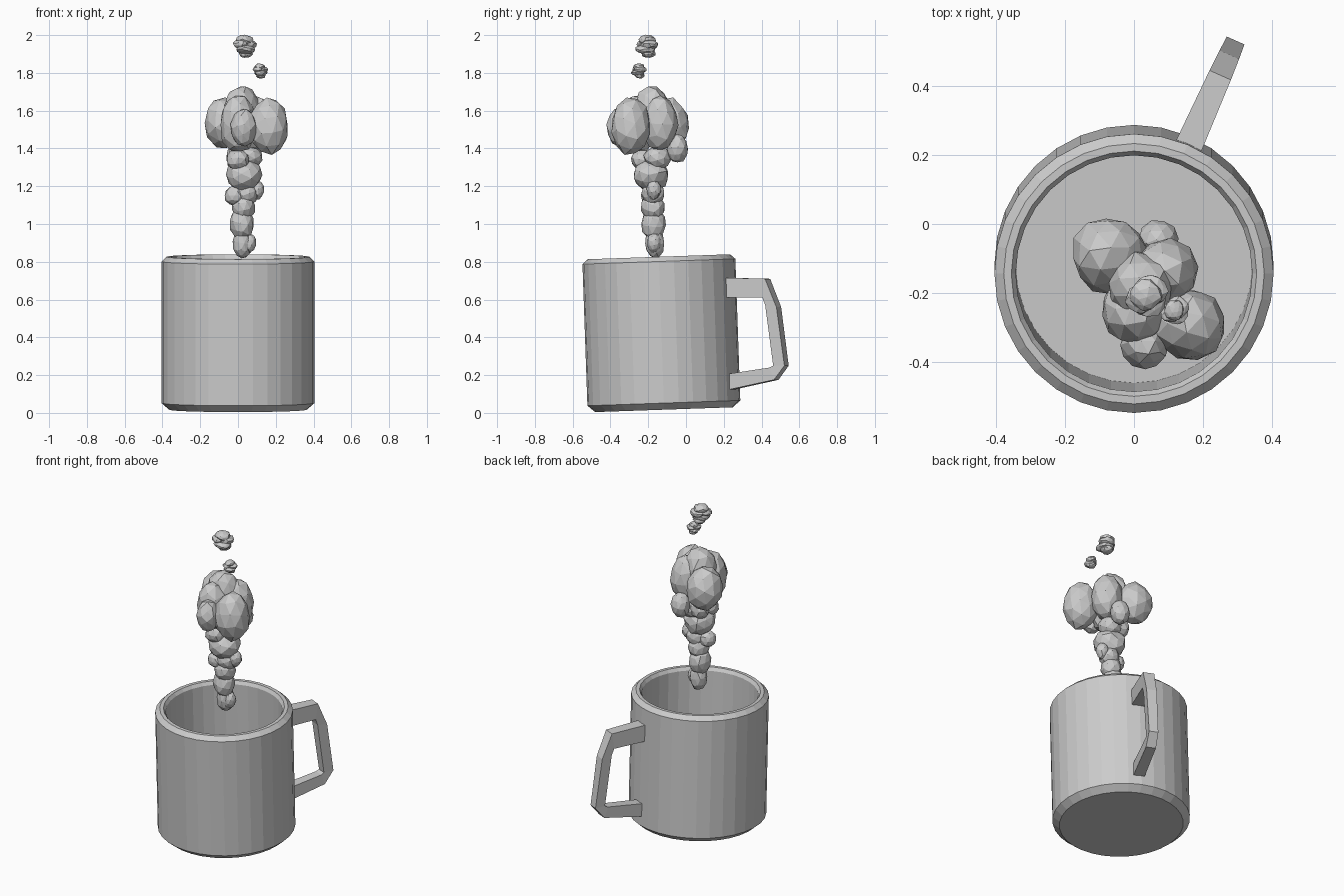
import bpy, bmesh, math, random
from mathutils import Vector, Matrix

if "Cube" in bpy.data.objects:
    bpy.data.objects.remove(bpy.data.objects["Cube"])

random.seed(4)


def finish(name, bm):
    bmesh.ops.recalc_face_normals(bm, faces=bm.faces[:])
    me = bpy.data.meshes.new(name)
    bm.to_mesh(me)
    bm.free()
    ob = bpy.data.objects.new(name, me)
    bpy.context.collection.objects.link(ob)
    return ob


# mug body: closed profile (radius, height) turned around a slightly tilted axis
SIDES = 32
profile = [(0.365, 0), (0.405, 0.035), (0.405, 0.785), (0.378, 0.81),
           (0.356, 0.81), (0.343, 0.79), (0.343, 0.075)]
bm = bmesh.new()
rings = [[bm.verts.new((r * math.cos(2 * math.pi * i / SIDES),
                        r * math.sin(2 * math.pi * i / SIDES), z))
          for i in range(SIDES)] for r, z in profile]
for a, b in zip(rings, rings[1:]):
    for i in range(SIDES):
        j = (i + 1) % SIDES
        bm.faces.new((a[i], a[j], b[j], b[i]))
bm.faces.new(rings[0])
bm.faces.new(rings[-1])
mug = finish("mug_body", bm)
mug.location = (0, -0.116, 0.017)
mug.rotation_euler = (math.radians(2), 0, 0)

# handle: outer and inner outline (distance from axis, height), given thickness
outer = [(0.385, 0.715), (0.615, 0.71), (0.68, 0.56), (0.725, 0.25), (0.665, 0.175), (0.39, 0.12)]
inner = [(0.385, 0.61), (0.60, 0.61), (0.615, 0.57), (0.66, 0.25), (0.64, 0.24), (0.39, 0.205)]
widths = [0.04, 0.034, 0.031, 0.028, 0.03, 0.034]
bm = bmesh.new()
sections = [[bm.verts.new((r, s * w, z)) for (r, z), s in ((o, -1), (o, 1), (n, 1), (n, -1))]
            for o, n, w in zip(outer, inner, widths)]
for a, b in zip(sections, sections[1:]):
    for i in range(4):
        j = (i + 1) % 4
        bm.faces.new((a[i], a[j], b[j], b[i]))
bm.faces.new(sections[0])
bm.faces.new(sections[-1])
handle = finish("mug_handle", bm)
handle.location = (0, -0.13, 0)
handle.rotation_euler = (0, 0, math.radians(66))


def blobs(name, items, subdiv, jitter=0.06):
    """Group of faceted lumps: (x, y, z, horizontal radius, vertical radius)."""
    bm = bmesh.new()
    for x, y, z, r, h in items:
        turn = Matrix.Rotation(random.uniform(0, 6), 4, 'Z') @ Matrix.Rotation(random.uniform(0, 1), 4, 'X')
        m = Matrix.Translation((x, y, z)) @ Matrix.Diagonal((r, r, h, 1)) @ turn
        new = bmesh.ops.create_icosphere(bm, subdivisions=subdiv, radius=1.04, matrix=m)
        c = Vector((x, y, z))
        for v in new["verts"]:
            v.co = c + (v.co - c) * random.uniform(1 - jitter, 1 + jitter)
    return finish(name, bm)


# rising column of steam
blobs("steam_column", [
    (0.025, -0.165, 0.90, 0.05, 0.08), (0.06, -0.17, 0.90, 0.036, 0.05),
    (0.02, -0.17, 1.00, 0.064, 0.085), (0.03, -0.175, 1.09, 0.06, 0.07),
    (-0.02, -0.19, 1.15, 0.05, 0.05), (0.045, -0.175, 1.16, 0.06, 0.06),
    (0.10, -0.17, 1.18, 0.037, 0.05), (0.03, -0.185, 1.26, 0.092, 0.085),
    (0.0, -0.23, 1.34, 0.06, 0.055), (0.055, -0.15, 1.35, 0.07, 0.06),
    (0.0, -0.14, 1.36, 0.06, 0.06)], 2)

# billowing cloud on top
blobs("steam_cloud", [
    (-0.07, -0.09, 1.53, 0.107, 0.13), (0.16, -0.29, 1.515, 0.102, 0.145),
    (0.09, -0.14, 1.53, 0.095, 0.14), (0.0, -0.25, 1.53, 0.095, 0.15),
    (0.02, -0.18, 1.59, 0.095, 0.14), (0.03, -0.35, 1.51, 0.066, 0.10),
    (0.07, -0.045, 1.40, 0.055, 0.075)], 2)


# loose puffs, each a small cluster of flattened lumps
def puff(name, x, y, z, s):
    shape = [(0, 0, 0.55, 0.7, 0.42), (0.25, 0.2, 0.15, 0.75, 0.42), (-0.3, -0.2, 0.2, 0.65, 0.38),
             (0.1, -0.15, -0.25, 0.85, 0.38), (0.1, 0.1, -0.6, 0.6, 0.36)]
    blobs(name, [(x + a * s, y + b * s, z + c * s, r * s, h * s) for a, b, c, r, h in shape], 2, 0.1)


puff("large_puff", 0.035, -0.205, 1.94, 0.062)
puff("small_puff", 0.117, -0.25, 1.81, 0.041)
